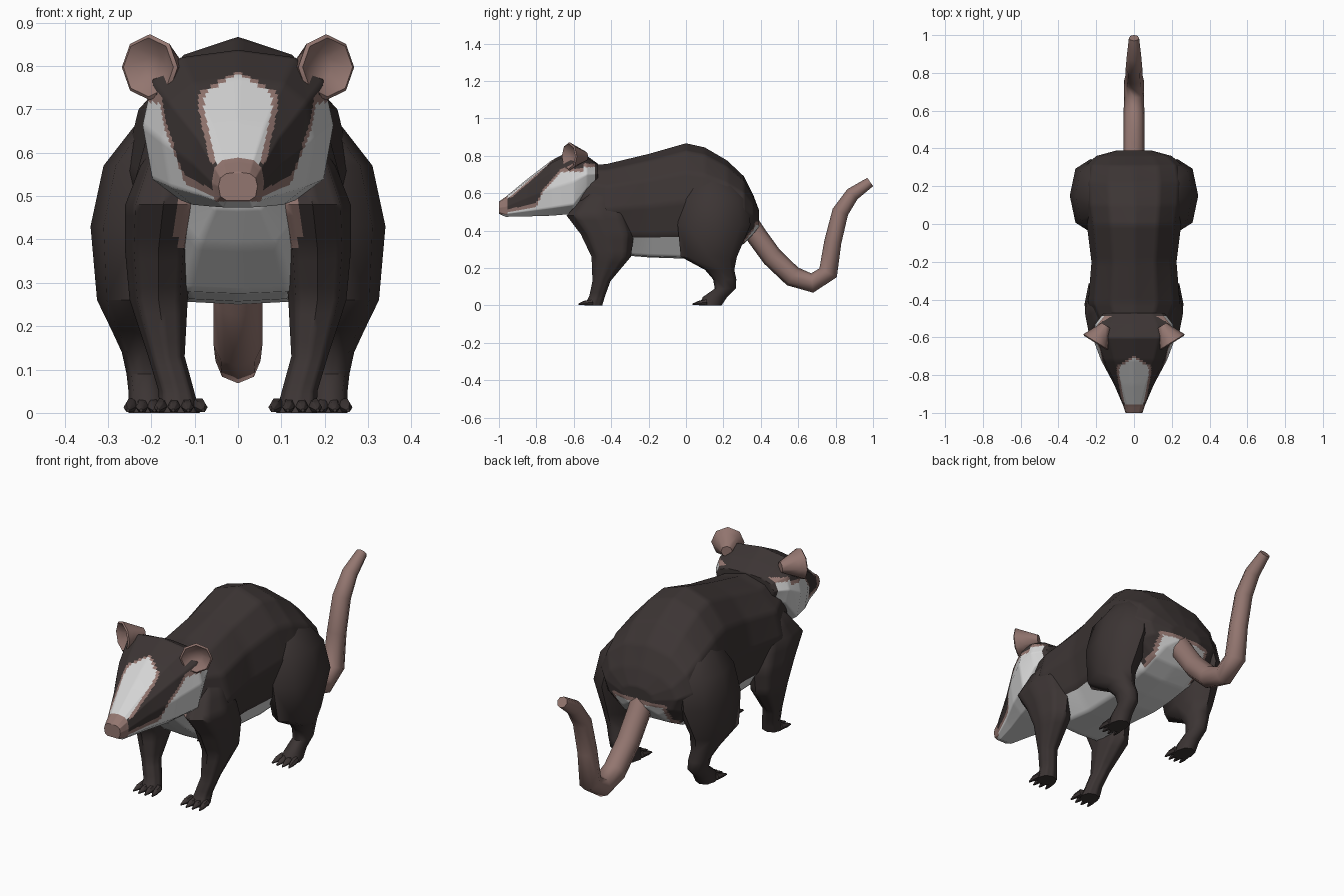
import bpy, bmesh, math
from mathutils import Vector, Matrix

default = bpy.data.objects.get("Cube")
if default:
    bpy.data.objects.remove(default, do_unlink=True)

FUR, SKIN, PALE = range(3)


def make_material(name, colour):
    mat = bpy.data.materials.new(name)
    mat.use_nodes = True
    mat.diffuse_color = (*colour, 1)
    mat.node_tree.nodes["Principled BSDF"].inputs["Base Color"].default_value = (*colour, 1)
    return mat


MATERIALS = [
    make_material("dark fur", (.045, .035, .034)),
    make_material("pink skin", (.29, .18, .16)),
    make_material("pale fur", (.66, .66, .66)),
]


def oval(count, power=1.0):
    """Unit outline; a lower power gives a squarer shape."""
    for i in range(count):
        a = math.tau * i / count
        c, s = math.cos(a), math.sin(a)
        yield math.copysign(abs(c) ** power, c), math.copysign(abs(s) ** power, s)


def upright_ring(y, bottom, top, half, cx=0, count=12, power=1.0, belly=1.0):
    """Cross-section facing along y; belly above one flattens the underside."""
    mid, tall = (top + bottom) / 2, (top - bottom) / 2
    return [Vector((cx + half * u, y, mid + tall * (v if v > 0 else max(v * belly, -1))))
            for u, v in oval(count, power)]


def flat_ring(z, cx, cy, rx, ry):
    return [Vector((cx + rx * u, cy + ry * v, z)) for u, v in oval(8, .9)]


def build(name, strips, paint, cuts=0, mirror=1):
    """Skin each strip of rings, close its ends, and colour faces by rule."""
    bm = bmesh.new()
    for rings in strips:
        rows = [[bm.verts.new((p.x * mirror, p.y, p.z)) for p in ring] for ring in rings]
        n = len(rows[0])
        for a, b in zip(rows, rows[1:]):
            for i in range(n):
                j = (i + 1) % n
                bm.faces.new((a[i], a[j], b[j], b[i]))
        for row in (rows[0], rows[-1]):
            hub = bm.verts.new(sum((v.co for v in row), Vector()) / n)
            for i in range(n):
                bm.faces.new((row[i], row[(i + 1) % n], hub))
    bmesh.ops.recalc_face_normals(bm, faces=bm.faces)
    if cuts:
        bmesh.ops.subdivide_edges(bm, edges=bm.edges[:], cuts=cuts, use_grid_fill=True)
    for face in bm.faces:
        p = face.calc_center_median()
        face.material_index = paint(abs(p.x), p.y, p.z)
    mesh = bpy.data.meshes.new(name)
    bm.to_mesh(mesh)
    bm.free()
    for mat in MATERIALS:
        mesh.materials.append(mat)
    obj = bpy.data.objects.new(name, mesh)
    bpy.context.collection.objects.link(obj)
    bpy.ops.object.select_all(action='DESELECT')
    obj.select_set(True)
    bpy.context.view_layer.objects.active = obj
    bpy.ops.object.shade_smooth_by_angle(angle=math.radians(55))


# Colour rules
def edge_rule(depth, fringe):
    """Pale inside the patch, a skin fringe round it, dark fur outside."""
    return PALE if depth > 0 else SKIN if depth > -fringe else FUR


def paint_body(x, y, z):
    if y < -.45:
        return edge_rule(min(.49 - z, .13 - x), .02)
    if y > .24:
        return edge_rule(min(.43 - z, .13 - x), .02)
    return edge_rule(.365 - z, .004)


def paint_head(x, y, z):
    if y < -.95 and z > .487:
        return SKIN
    rise = min(.53 + (y + .8) * 2.2, .6 + (y + .77) * 1.1, .715)
    limit = max(.5 + (y + .94) * .2, rise)
    if y > -.55 and x > .12:
        limit += .025
    if y < -.485 and z < limit + .018:
        return edge_rule(limit - z, .018)
    width = min(.052 + (z - .58) * .22, .078, (.782 - z) * 1.7)
    return edge_rule(width - x if z > .575 and y < -.7 else -1, .013)


def paint_front_leg(x, y, z):
    return SKIN if x < .145 and y < -.48 and .37 < z < .5 else FUR


def all_skin(x, y, z):
    return SKIN


def all_fur(x, y, z):
    return FUR


# Torso: y, bottom, top, half width
torso = [
    (-.63, .475, .64, .1), (-.55, .385, .745, .18), (-.42, .275, .757, .243),
    (-.2, .257, .81, .225), (0, .25, .867, .25), (.1, .262, .845, .265),
    (.22, .285, .775, .272), (.31, .33, .69, .255), (.36, .38, .59, .2),
    (.39, .42, .51, .09),
]
build("torso", [[upright_ring(*s, belly=1.13) for s in torso]], paint_body, cuts=7)

# Head: y, bottom, top, half width
head = [
    (-1, .49, .555, .045), (-.965, .474, .58, .056), (-.85, .476, .675, .105),
    (-.72, .48, .775, .175), (-.6, .49, .837, .22), (-.53, .6, .8, .205),
    (-.47, .65, .757, .16),
]
build("head", [[upright_ring(*s, power=.74, belly=1.2) for s in head]], paint_head, cuts=10)

# Tail: y, z, radius, swept in the middle plane
tail = [
    (.32, .46, .056), (.38, .37, .056), (.46, .26, .056), (.57, .155, .056),
    (.675, .12, .052), (.76, .175, .052), (.785, .34, .046), (.825, .5, .044),
    (.89, .595, .038), (.985, .66, .027),
]
rings = []
for i, (y, z, r) in enumerate(tail):
    before, after = tail[max(i - 1, 0)], tail[min(i + 1, len(tail) - 1)]
    along = Vector((0, after[0] - before[0], after[1] - before[1])).normalized()
    across = Vector((0, -along.z, along.y))
    rings.append([Vector((r * u, y, z)) + across * (r * v) for u, v in oval(8)])
build("tail", [rings], all_skin)


def toes(cx, front, spread):
    """Four pointed toes fanned across the front of a foot."""
    strips = []
    for k in range(4):
        t = (k - 1.5) / 1.5
        x = cx + t * spread
        reach = front + .012 * abs(t)
        strips.append([
            upright_ring(reach + .07, 0, .035, .017, x, 6),
            upright_ring(reach + .03, 0, .026, .014, x + t * .006, 6),
            upright_ring(reach, .002, .01, .004, x + t * .01, 6),
        ])
    return strips


# Legs: z, centre x, centre y, half width, half length
front_leg = [
    (.63, .14, -.44, .04, .06), (.57, .155, -.45, .07, .11),
    (.48, .172, -.47, .088, .168), (.38, .183, -.42, .078, .142),
    (.26, .183, -.4, .067, .105), (.13, .165, -.452, .042, .048),
    (.05, .142, -.475, .041, .042), (0, .135, -.495, .047, .047),
]
hind_leg = [
    (.73, .13, .13, .04, .06), (.66, .16, .14, .08, .12),
    (.57, .205, .15, .105, .175), (.43, .228, .15, .112, .195),
    (.26, .243, .122, .082, .15), (.19, .235, .18, .056, .078),
    (.14, .222, .207, .046, .062), (.09, .215, .21, .042, .056),
    (.045, .21, .155, .042, .065), (0, .208, .13, .045, .06),
]

# Ear: a cupped disc, given as depth, radius from back to rim to hollow
ear = [(.09, .026), (.02, .06), (-.012, .076), (-.018, .068), (.012, .03)]
ear_place = Matrix.Translation((.197, -.613, .797)) @ Matrix.Rotation(math.radians(32), 4, 'Z')
ear_rings = [
    [ear_place @ p for p in upright_ring(d, -r, r, r, count=8)] for d, r in ear
]

for side, sign in (("left", 1), ("right", -1)):
    build(side + "_front_leg", [[flat_ring(*s) for s in front_leg]] + toes(.132, -.58, .042),
          paint_front_leg, cuts=3, mirror=sign)
    build(side + "_hind_leg", [[flat_ring(*s) for s in hind_leg]] + toes(.208, .03, .036),
          all_fur, mirror=sign)
    build(side + "_ear", [ear_rings], all_skin, mirror=sign)
